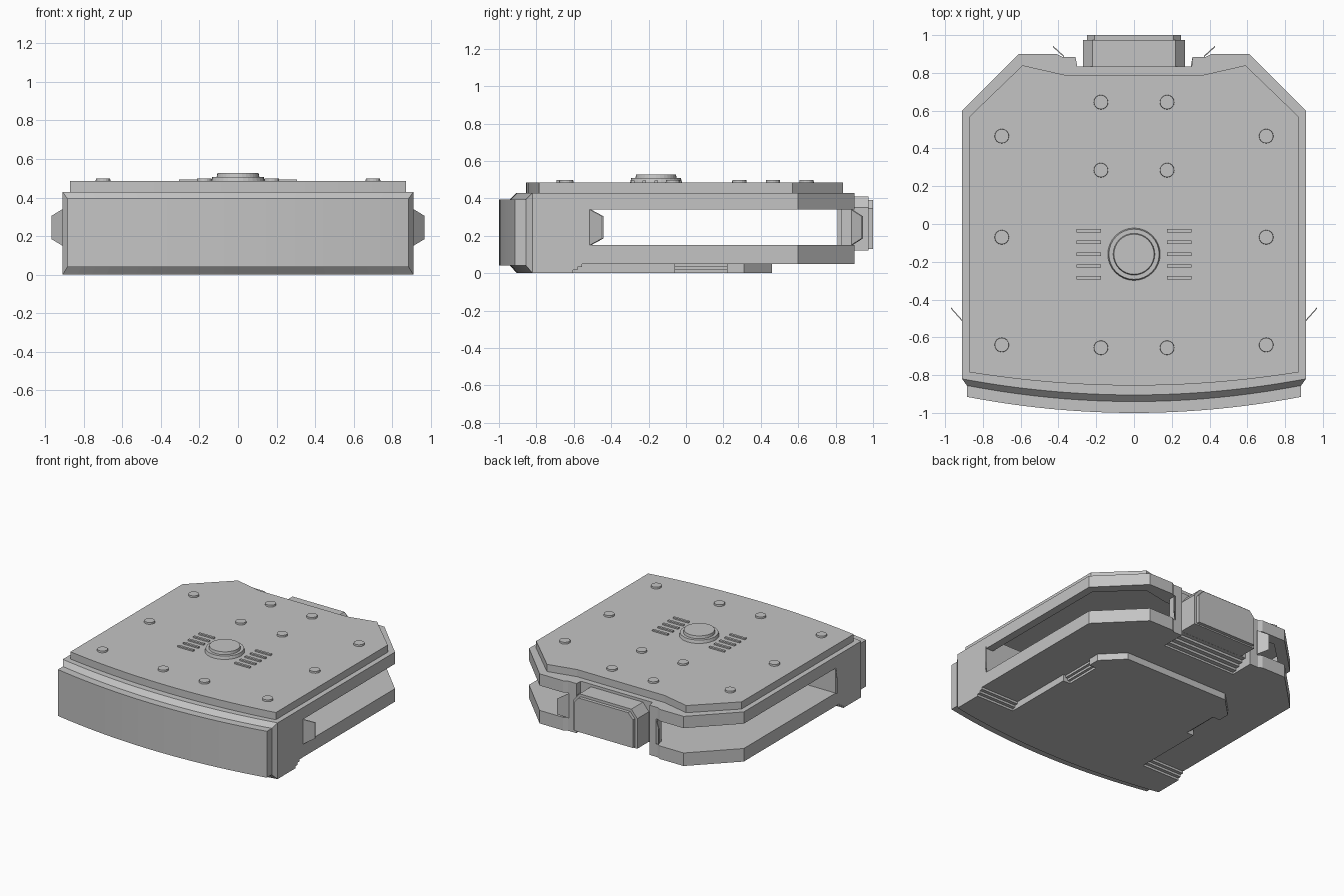
import bpy
import bmesh

cube = bpy.data.objects.get("Cube")
if cube:
    bpy.data.objects.remove(cube, do_unlink=True)

grey = bpy.data.materials.new("plain_grey")
grey.use_nodes = True
grey.diffuse_color = (0.55, 0.55, 0.55, 1)
grey.node_tree.nodes["Principled BSDF"].inputs["Base Color"].default_value = (0.55, 0.55, 0.55, 1)


def finish(name, bm):
    bmesh.ops.recalc_face_normals(bm, faces=bm.faces)
    mesh = bpy.data.meshes.new(name)
    bm.to_mesh(mesh)
    bm.free()
    mesh.materials.append(grey)
    obj = bpy.data.objects.new(name, mesh)
    bpy.context.collection.objects.link(obj)
    return obj


def sym(pts):
    """Close a right-hand outline with its mirror image."""
    return pts + [(-x, y) for x, y in reversed(pts) if x > 0]


def prism(name, pts, lo, hi, axis="z"):
    bm = bmesh.new()

    def ring(h):
        return [bm.verts.new((a, b, h) if axis == "z" else (a, h, b)) for a, b in pts]

    low, top = ring(lo), ring(hi)
    bm.faces.new(low)
    bm.faces.new(top)
    for i in range(len(pts)):
        bm.faces.new((low[i - 1], low[i], top[i], top[i - 1]))
    return finish(name, bm)


def box(name, x0, x1, y0, y1, z0, z1):
    return prism(name, [(x0, y0), (x1, y0), (x1, y1), (x0, y1)], z0, z1)


def frame(name, outer, inner, lo, hi):
    """Upright wall that follows an outline."""
    bm = bmesh.new()
    loops = [[bm.verts.new((x, y, z)) for x, y in pts]
             for pts, z in ((outer, lo), (outer, hi), (inner, hi), (inner, lo))]
    for i in range(len(outer)):
        for j in range(4):
            a, b = loops[j - 1], loops[j]
            bm.faces.new((a[i - 1], a[i], b[i], b[i - 1]))
    return finish(name, bm)


def disc(name, x, y, r, lo, hi, sides):
    bm = bmesh.new()
    bmesh.ops.create_cone(bm, cap_ends=True, segments=sides, radius1=r, radius2=r * 0.95, depth=hi - lo)
    bmesh.ops.translate(bm, verts=bm.verts, vec=(x, y, (lo + hi) / 2))
    return finish(name, bm)


# Curved front with a bevelled frame and a raised panel
section = [(.91, None, 0), (.91, 0, 0), (.885, .035, .04), (.885, .095, .04),
           (.885, .095, .395), (.885, .035, .395), (.91, 0, .43), (.91, None, .43)]
bm = bmesh.new()
stations = []
N = 24
for k in range(N + 1):
    t = 2 * k / N - 1
    bow = -.82 - .085 * (1 - t * t)
    stations.append([bm.verts.new((t * w, -.61 if off is None else bow - off, z))
                     for w, off, z in section])
for a, b in zip(stations, stations[1:]):
    for j in range(8):
        bm.faces.new((a[j - 1], a[j], b[j], b[j - 1]))
for s in (stations[0], stations[-1]):
    for quad in ((0, 1, 6, 7), (1, 2, 5, 6), (2, 3, 4, 5)):
        bm.faces.new([s[q] for q in quad])
finish("front_block", bm)
box("front_pier", -.91, .91, -.62, -.51, .05, .43)

# Lower slab and its stepped underside
rear = [(.91, .6), (.61, .9), (.41, .9), (.38, .885), (.31, .885)]
prism("lower_slab", sym([(.91, -.55)] + rear + [(.31, .7)]), .05, .15)
for k in range(3):
    stair = -.605 + .025 * k
    notch = .53 + .02 * k
    prism("belly_layer", sym([(.91, -.63), (.91, stair), (.59, stair), (.59, -.06), (notch, -.06),
                              (notch, .22), (.59, .22), (.59, .31), (.44, .46)]),
          k / 60, (k + 1) / 60)
for k in range(4):
    box("rear_step", -.31, .31, .7 + .033 * k, .733 + .033 * k, .065 + .018 * k, .15)

# Upper rim, open inside
inner = [(.85, -.53), (.85, .56), (.58, .82), (.37, .78), (.36, .78), (.3, .78), (.29, .78)]
frame("upper_rim", sym([(.91, -.55)] + rear + [(.31, .83)]), sym(inner), .34, .43)

# Top plate
bow = [(.87 * i / 10, -.785 - .07 * (1 - (i / 10) ** 2)) for i in range(11)]
plate = sym(bow + [(.87, .57), (.59, .84), (.37, .79)])
prism("top_plate", plate, .465, .485)
frame("top_plate_edge", plate, [(x * .97, y * .97) for x, y in plate], .425, .47)

# Rear wall and rear block
box("rear_wall", -.31, .31, .81, .835, .12, .43)
for s in (1, -1):
    x0, x1 = sorted((s * .31, s * .375))
    box("rear_post", x0, x1, .83, .885, .06, .42)
prism("rear_block", sym([(.27, .12), (.27, .35), (.22, .41)]), .83, .975, "y")
prism("rear_cover", sym([(.25, .13), (.25, .345), (.21, .39)]), .97, 1.0, "y")


# Flared flaps at both ends of each side opening
def flap(name, base, tip):
    bm = bmesh.new()
    rings = []
    for d in (0, .008):
        rings.append([bm.verts.new((p[0], p[1] + d, z)) for p, z in
                      ((base, .15), (tip, .185), (tip, .305), (base, .34))])
    a, b = rings
    bm.faces.new(a)
    bm.faces.new(b)
    for i in range(4):
        bm.faces.new((a[i - 1], a[i], b[i], b[i - 1]))
    finish(name, bm)


for s in (1, -1):
    flap("side_flap", (s * .91, -.515), (s * .968, -.45))
    flap("rear_flap", (s * .37, .882), (s * .43, .937))

# Bolts, vents and the round hatch on top
for x, y in ((.175, .645), (.175, .285), (.175, -.655), (.7, .465), (.7, -.07), (.7, -.64)):
    for s in (1, -1):
        disc("bolt", s * x, y, .039, .48, .498, 16)
for s in (1, -1):
    for k in range(5):
        x0, x1 = sorted((s * .175, s * .305))
        y = -.16 + .0625 * (k - 2)
        box("vent_bar", x0, x1, y - .009, y + .009, .48, .495)
disc("hatch_base", 0, -.16, .14, .48, .508, 32)
disc("hatch_cap", 0, -.16, .112, .5, .528, 32)
